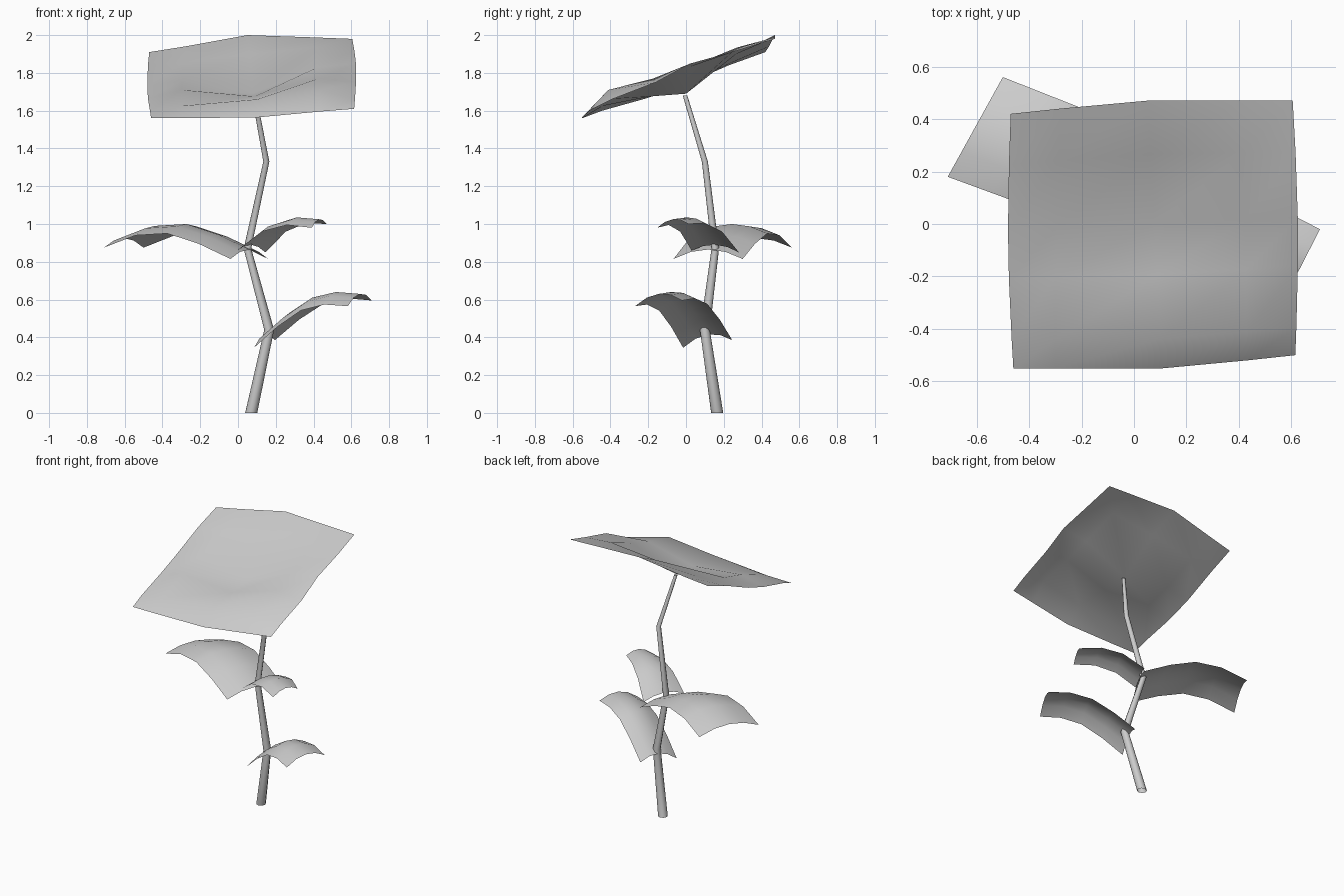
import bpy
import bmesh
import math
from mathutils import Vector

cube = bpy.data.objects.get("Cube")
if cube:
    bpy.data.objects.remove(cube)

grey = bpy.data.materials.new("pale_grey")
grey.use_nodes = True
colour = (0.6, 0.6, 0.6, 1)
grey.diffuse_color = colour
grey.node_tree.nodes["Principled BSDF"].inputs["Base Color"].default_value = colour


def sheet(name, rows, closed=False):
    """Skin a grid of points with smooth-shaded faces."""
    bm = bmesh.new()
    grid = [[bm.verts.new(p) for p in row] for row in rows]
    for low, high in zip(grid, grid[1:]):
        count = len(low)
        for i in range(count if closed else count - 1):
            j = (i + 1) % count
            bm.faces.new((low[i], low[j], high[j], high[i])).smooth = True
    mesh = bpy.data.meshes.new(name)
    bm.to_mesh(mesh)
    bm.free()
    mesh.materials.append(grey)
    obj = bpy.data.objects.new(name, mesh)
    bpy.context.collection.objects.link(obj)
    return obj


def leaf(name, base, tip, base_half, tip_half, heights, droop=0.05):
    """Arched leaf with a raised midrib; half vectors point along its width."""
    base, tip = Vector((*base, 0)), Vector((*tip, 0))
    base_half, tip_half = Vector(base_half), Vector(tip_half)
    rows = []
    for i, z in enumerate(heights):
        t = i / (len(heights) - 1)
        centre, half = base.lerp(tip, t), base_half.lerp(tip_half, t)
        rows.append([centre + half * k + Vector((0, 0, z - droop * k * k))
                     for k in (1, 0.5, 0, -0.5, -1)])
    return sheet(name, rows[::-1])


# Zigzag tapering stem, open at the ends
joints = [(0.07, 0.165, 0, 0.032), (0.165, 0.10, 0.44, 0.026),
          (0.05, 0.155, 0.87, 0.02), (0.15, 0.10, 1.33, 0.016),
          (0.085, -0.005, 1.68, 0.012)]
sides = 8
stem_rings = []
for x, y, z, r in joints:
    angles = [math.tau * i / sides for i in range(sides)]
    stem_rings.append([(x + r * math.cos(a), y + r * math.sin(a), z)
                       for a in angles])
sheet("stem", stem_rings, closed=True)

# Three side leaves
leaf("lower_leaf", (0.14, 0.115), (0.645, -0.145),
     (0.055, 0.13, 0.02), (0.064, 0.125, 0.015),
     (0.415, 0.525, 0.61, 0.64, 0.63))
leaf("upper_large_leaf", (0.06, 0.117), (-0.605, 0.37),
     (-0.10, -0.183, 0), (-0.105, -0.19, 0),
     (0.865, 0.945, 1.0, 0.99, 0.925))
leaf("upper_small_leaf", (0.07, 0.155), (0.43, -0.07),
     (0.075, 0.125, -0.005), (0.04, 0.083, 0.01),
     (0.89, 0.995, 1.035, 1.025), 0.035)

# Broad tilted top leaf: front edge, back edge and a height per grid point
front = [(-0.46, -0.55), (-0.3, -0.55), (0.11, -0.55), (0.43, -0.52), (0.615, -0.50)]
back = [(-0.47, 0.42), (-0.28, 0.44), (0.05, 0.47), (0.4, 0.47), (0.605, 0.47)]
steps = (0, 0.11, 0.35, 0.54, 0.8, 1)
heights = [(1.56, 1.56, 1.565, 1.595, 1.61),
           (1.6, 1.625, 1.66, 1.71, 1.66),
           (1.665, 1.71, 1.675, 1.77, 1.75),
           (1.73, 1.76, 1.69, 1.83, 1.85),
           (1.84, 1.855, 1.9, 1.935, 1.92),
           (1.91, 1.94, 2.0, 1.988, 1.98)]
top_rows = []
for t, zs in zip(steps, heights):
    row = []
    for i, z in enumerate(zs):
        x, y = Vector(front[i]).lerp(Vector(back[i]), t)
        bow = 0.015 * math.sin(math.pi * t) * (i - 2) / 2
        row.append((x + bow, y, z))
    top_rows.append(row)
sheet("top_leaf", top_rows)
